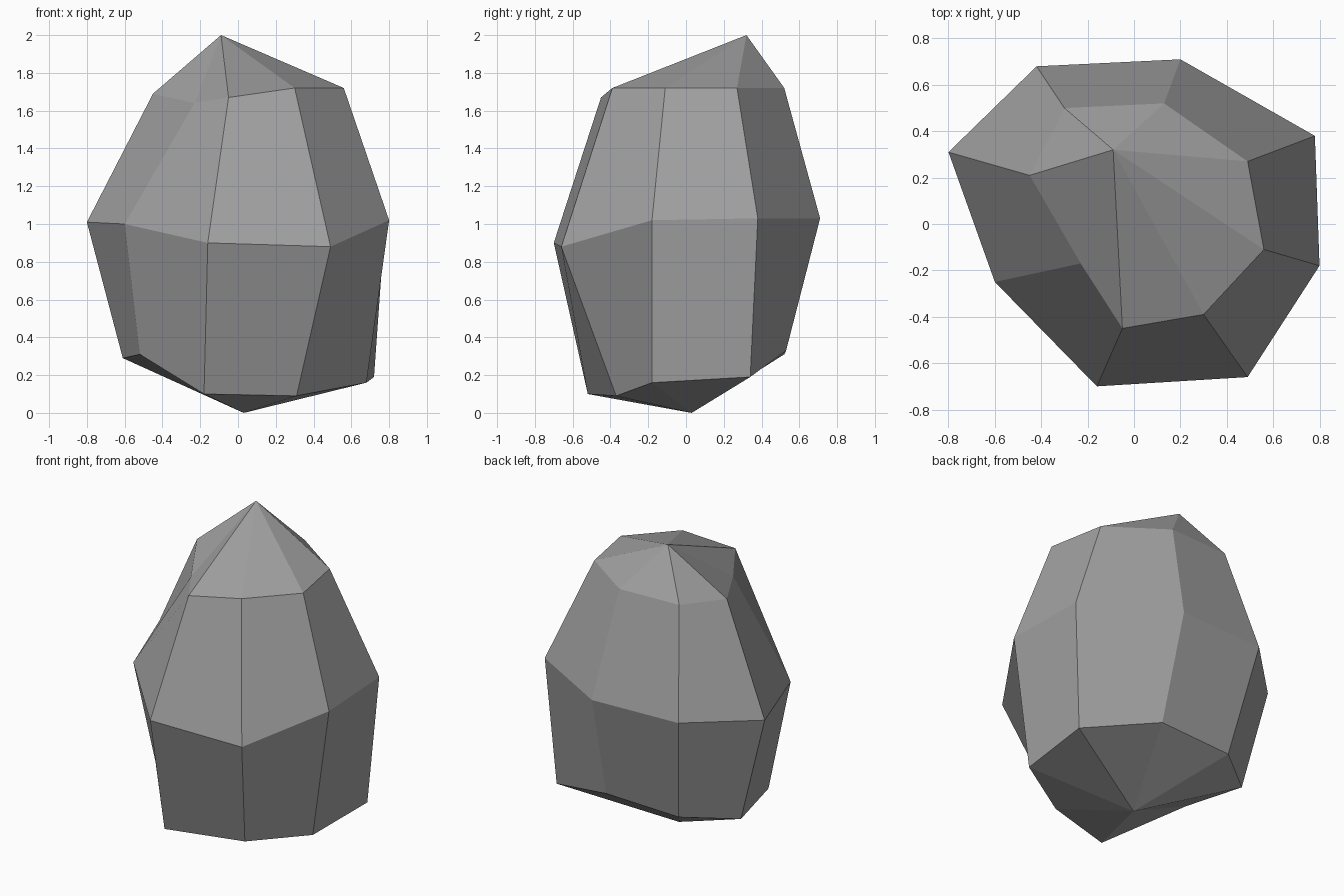
import bpy
import bmesh

# Remove the default object
default_cube = bpy.data.objects.get("Cube")
if default_cube:
    bpy.data.objects.remove(default_cube, do_unlink=True)


def make_material(name, color):
    material = bpy.data.materials.new(name)
    material.use_nodes = True
    material.diffuse_color = color
    shader = next(n for n in material.node_tree.nodes if n.type == 'BSDF_PRINCIPLED')
    shader.inputs["Base Color"].default_value = color
    shader.inputs["Roughness"].default_value = 0.9
    return material


def loft_closed(name, bottom, rings, top, material):
    """Skin a stack of rings with quads and close both ends with triangle fans."""
    bm = bmesh.new()
    loops = [[bm.verts.new(point) for point in ring] for ring in rings]
    low, high = bm.verts.new(bottom), bm.verts.new(top)
    count = len(rings[0])
    for i in range(count):
        j = (i + 1) % count
        bm.faces.new((low, loops[0][j], loops[0][i]))
        for under, over in zip(loops, loops[1:]):
            bm.faces.new((under[i], under[j], over[j], over[i]))
        bm.faces.new((loops[-1][i], loops[-1][j], high))
    bmesh.ops.recalc_face_normals(bm, faces=bm.faces)
    mesh = bpy.data.meshes.new(name)
    bm.to_mesh(mesh)
    bm.free()
    mesh.materials.append(material)
    obj = bpy.data.objects.new(name, mesh)
    bpy.context.collection.objects.link(obj)
    return obj


# Irregular eight-sided rings, counter-clockwise from the -x side
foot_ring = [(-.61, .29, .29), (-.52, -.13, .31), (-.18, -.52, .1), (.31, -.37, .09),
             (.68, -.18, .16), (.72, .34, .19), (.22, .53, .33), (-.31, .52, .31)]
waist_ring = [(-.8, .31, 1.01), (-.6, -.25, 1), (-.16, -.7, .9), (.49, -.66, .88),
              (.8, -.18, 1.02), (.78, .38, 1.03), (.2, .71, 1.03), (-.42, .68, 1.03)]
shoulder_ring = [(-.45, .21, 1.69), (-.23, -.17, 1.64), (-.05, -.45, 1.67), (.3, -.39, 1.72),
                 (.56, -.11, 1.72), (.49, .27, 1.72), (.13, .52, 1.72), (-.3, .5, 1.72)]

# Faceted boulder
stone_grey = make_material("stone_grey", (.36, .36, .36, 1))
loft_closed("boulder", (.03, .03, 0), [foot_ring, waist_ring, shoulder_ring],
            (-.09, .32, 2), stone_grey)
